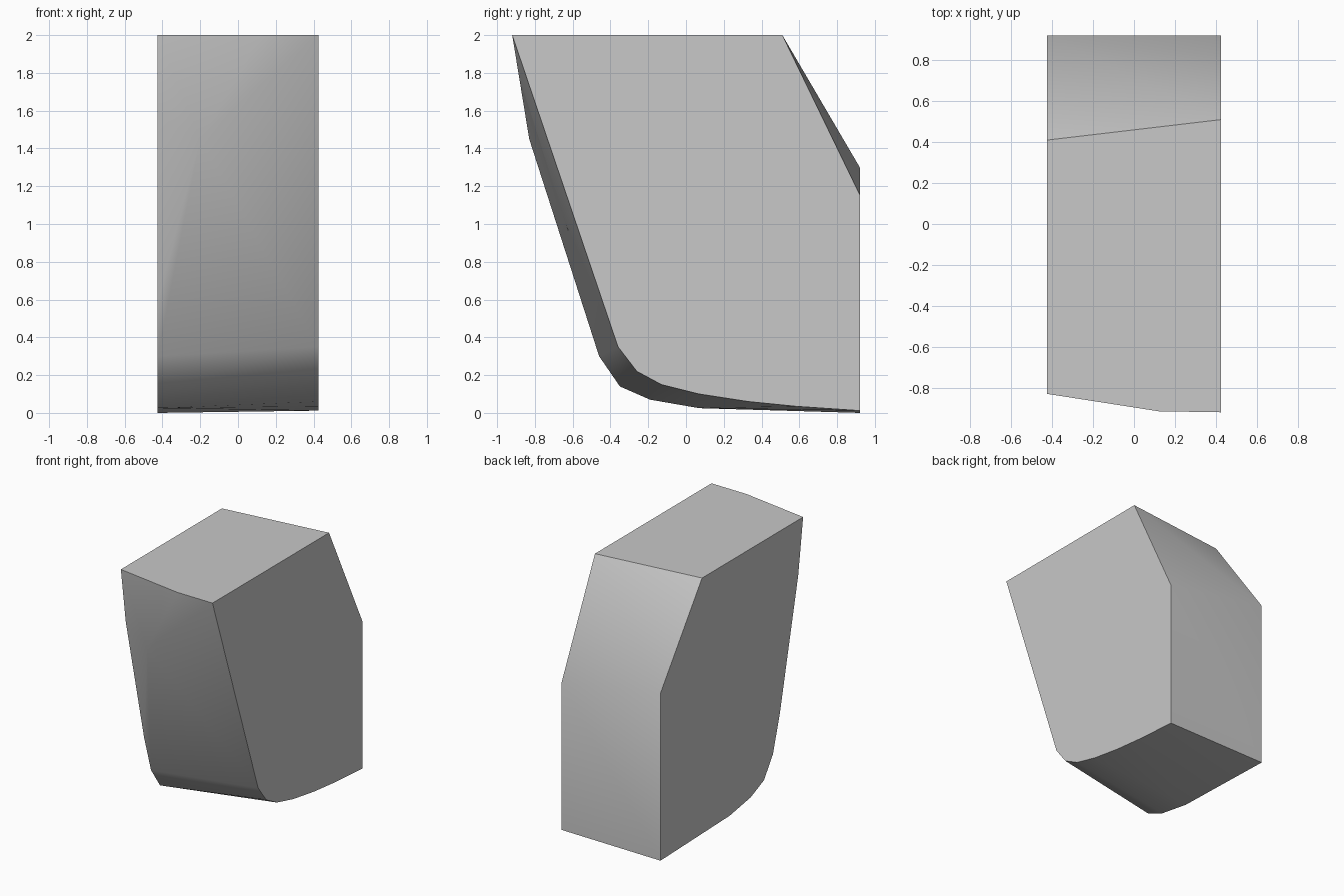
import bpy
import bmesh
import math

cube = bpy.data.objects.get("Cube")
if cube:
    bpy.data.objects.remove(cube, do_unlink=True)

HALF = 0.425  # half width of the block

# Side outlines as (y, z), from top front down and round to top back
left_outline = [(-0.92, 2), (-0.36, 0.35), (-0.26, 0.22), (-0.13, 0.15),
                (0.07, 0.10), (0.33, 0.06), (0.58, 0.035), (0.92, 0.012),
                (0.92, 1.155), (0.51, 2)]
right_outline = [(-0.83, 2), (-0.77, 1.57), (-0.545, 0.585), (-0.46, 0.30),
                 (-0.35, 0.14), (-0.19, 0.07), (0.07, 0.025), (0.92, 0),
                 (0.92, 1.30), (0.41, 2)]
# Bulge of the front face between the two outlines
front_bulge = [(0.12, -0.915, 2), (-0.2, -0.83, 1.45)]

# Warm up one neutral material
grey = bpy.data.materials.new("light grey")
grey.use_nodes = True
colour = (0.58, 0.58, 0.58, 1)
grey.diffuse_color = colour
grey.node_tree.nodes["Principled BSDF"].inputs["Base Color"].default_value = colour

# Convex block wrapped round both outlines and the bulge
bm = bmesh.new()
points = [(HALF, y, z) for y, z in left_outline]
points += [(-HALF, y, z) for y, z in right_outline]
for p in points + front_bulge:
    bm.verts.new(p)
bmesh.ops.convex_hull(bm, input=bm.verts)
bmesh.ops.dissolve_limit(bm, angle_limit=math.radians(0.3),
                         verts=bm.verts, edges=bm.edges)
bmesh.ops.recalc_face_normals(bm, faces=bm.faces)
mesh = bpy.data.meshes.new("faceted_block")
bm.to_mesh(mesh)
bm.free()
mesh.materials.append(grey)

block = bpy.data.objects.new("faceted_block", mesh)
bpy.context.collection.objects.link(block)

# Soft front, underside and back; crisp sides and top
bpy.ops.object.select_all(action="DESELECT")
block.select_set(True)
bpy.context.view_layer.objects.active = block
bpy.ops.object.shade_smooth_by_angle(angle=math.radians(45))
